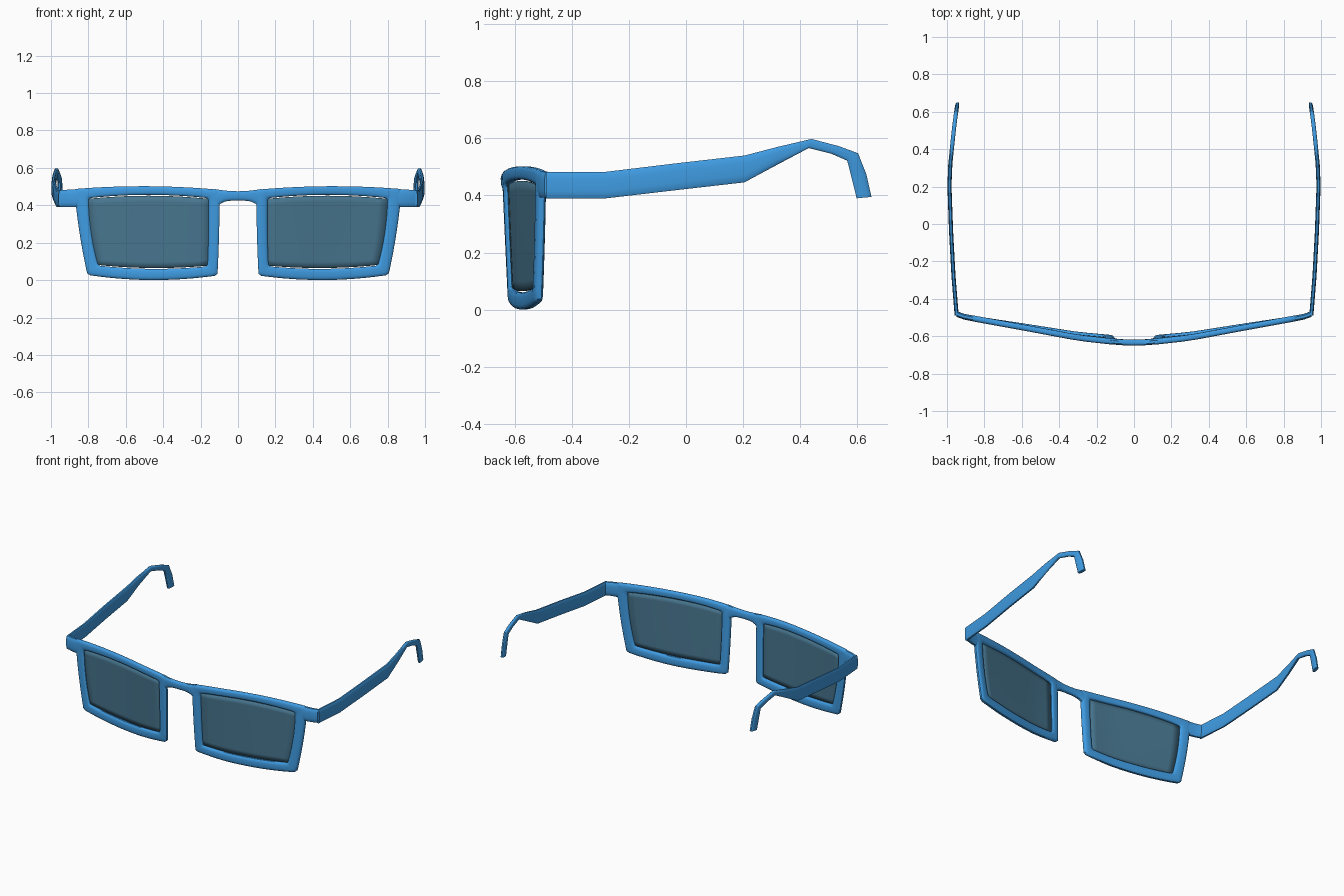
import bpy, bmesh, math
from mathutils import Vector

if "Cube" in bpy.data.objects:
    bpy.data.objects.remove(bpy.data.objects["Cube"])


def material(name, rgb):
    m = bpy.data.materials.new(name)
    m.diffuse_color = (*rgb, 1)
    m.use_nodes = True
    m.node_tree.nodes["Principled BSDF"].inputs["Base Color"].default_value = m.diffuse_color
    return m


BLUE = material("frame blue", (0.05, 0.33, 0.76))
DARK = material("smoky lens", (0.064, 0.18, 0.274))


def interp(table, v):
    for (a, p), (b, q) in zip(table, table[1:]):
        if v <= b:
            return p + (q - p) * max(0, (v - a) / (b - a))
    return table[-1][1]


# Wrap-around of the front, seen from above (middle of thickness)
WRAP = [(0, -.635), (.06, -.634), (.12, -.629), (.3, -.608), (.45, -.58), (.6, -.552),
        (.75, -.525), (.86, -.505), (.91, -.495), (.96, -.477)]


def on_front(x, z):
    tilt = 0.025 * max(0, 1 - abs(x) / 0.8) * (1 - z / 0.48)
    return Vector((x, interp(WRAP, abs(x)) + tilt, z))


def finish(name, bm, mat, mirror=True, angle=40):
    bmesh.ops.recalc_face_normals(bm, faces=bm.faces)
    me = bpy.data.meshes.new(name)
    bm.to_mesh(me)
    bm.free()
    ob = bpy.data.objects.new(name, me)
    bpy.context.collection.objects.link(ob)
    me.materials.append(mat)
    if mirror:
        ob.modifiers.new("Mirror", 'MIRROR').use_mirror_merge = False
    bpy.ops.object.select_all(action='DESELECT')
    ob.select_set(True)
    bpy.context.view_layer.objects.active = ob
    bpy.ops.object.shade_smooth_by_angle(angle=math.radians(angle))
    return ob


# Rounded cross-section: (position from edge A to edge B, share of half thickness)
PROFILE = [(0, -.45), (.08, -.8), (.28, -1), (.72, -1), (.92, -.8), (1, -.45),
           (1, .45), (.92, .8), (.72, 1), (.28, 1), (.08, .8), (0, .45)]


def strip(name, A, B, half, closed=False, mirror=True):
    """Rounded band lying between the edge lines A and B."""
    bm = bmesh.new()
    half = Vector(half)
    rings = [[bm.verts.new(a.lerp(b, t) + half * d) for t, d in PROFILE]
             for a, b in zip(A, B)]
    pairs = list(zip(rings, rings[1:]))
    if closed:
        pairs.append((rings[-1], rings[0]))
    else:
        bm.faces.new(rings[0])
        bm.faces.new(rings[-1])
    k = len(PROFILE)
    for r, s in pairs:
        for i in range(k):
            j = (i + 1) % k
            bm.faces.new((r[i], r[j], s[j], s[i]))
    return finish(name, bm, BLUE, mirror)


def loop(corners, bulges, n=10):
    """Four gently bowed sides with slightly eased corners."""
    pts = []
    for i in range(4):
        p, q, b = Vector(corners[i]), Vector(corners[(i + 1) % 4]), Vector(bulges[i])
        for u in [0.02] + [k / n for k in range(1, n)] + [0.98]:
            pts.append(p.lerp(q, u) + b * 4 * u * (1 - u))
    return pts


# Lens rims
outer = loop([(.098, .483), (.875, .487), (.805, .028), (.11, .025)],
             [(0, .017), (.008, 0), (0, -.026), (-.003, 0)])
inner = loop([(.158, .438), (.80, .438), (.748, .078), (.163, .074)],
             [(0, .018), (.012, 0), (0, -.016), (-.003, 0)])
strip("lens_rim", [on_front(*p) for p in outer], [on_front(*p) for p in inner],
      (0, .016, 0), closed=True)

# Lenses: thin curved plates reaching just inside the rims
bm = bmesh.new()
c = Vector((.475, .26))
top = [c + (p - c) * 1.02 for p in inner[0:11]]
bot = [c + (p - c) * 1.02 for p in inner[22:33]][::-1]
side = [c + (p - c) * 1.02 for p in inner[11:22]]
left = [c + (p - c) * 1.02 for p in inner[33:44]][::-1]
grid = []
for r in range(11):
    v = r / 10
    row = []
    for i in range(11):
        u = i / 10
        p = (top[i].lerp(bot[i], v) + left[r].lerp(side[r], u)
             - top[0].lerp(top[10], u).lerp(bot[0].lerp(bot[10], u), v))
        row.append(bm.verts.new(on_front(*p)))
    grid.append(row)
for r in range(10):
    for i in range(10):
        bm.faces.new((grid[r][i], grid[r][i + 1], grid[r + 1][i + 1], grid[r + 1][i]))
lens = finish("lens", bm, DARK)
sol = lens.modifiers.new("Thickness", 'SOLIDIFY')
sol.thickness, sol.offset = 0.006, 0

# Nose bridge
xs = [-.125 + .25 * i / 14 for i in range(15)]
strip("nose_bridge",
      [on_front(x, .475 + .012 * (x / .125) ** 2) for x in xs],
      [on_front(x, .425 - .022 * (x / .1) ** 4) for x in xs],
      (0, .0155, 0), mirror=False)

# End pieces carrying the temples
xs = [.82, .85, .88, .91, .935, .95]
strip("end_piece", [on_front(x, interp([(.82, .489), (.95, .481)], x)) for x in xs],
      [on_front(x, .392) for x in xs], (0, .0155, 0))

# Temples with ear hooks: (y, z) of upper and lower edge
UP = [(-.49, .482), (-.28, .483), (-.04, .512), (.205, .54), (.32, .57), (.44, .598),
      (.535, .573), (.603, .548), (.632, .475), (.65, .395)]
LOW = [(-.49, .39), (-.28, .39), (-.04, .418), (.205, .446), (.32, .508), (.43, .566),
       (.51, .546), (.565, .522), (.582, .455), (.598, .39)]
SIDE = [(-.49, .948), (-.28, .965), (-.04, .978), (.2, .987), (.32, .982), (.44, .97),
        (.53, .96), (.6, .951), (.65, .943)]
strip("temple", [Vector((interp(SIDE, y), y, z)) for y, z in UP],
      [Vector((interp(SIDE, y), y, z)) for y, z in LOW], (.011, 0, 0))
